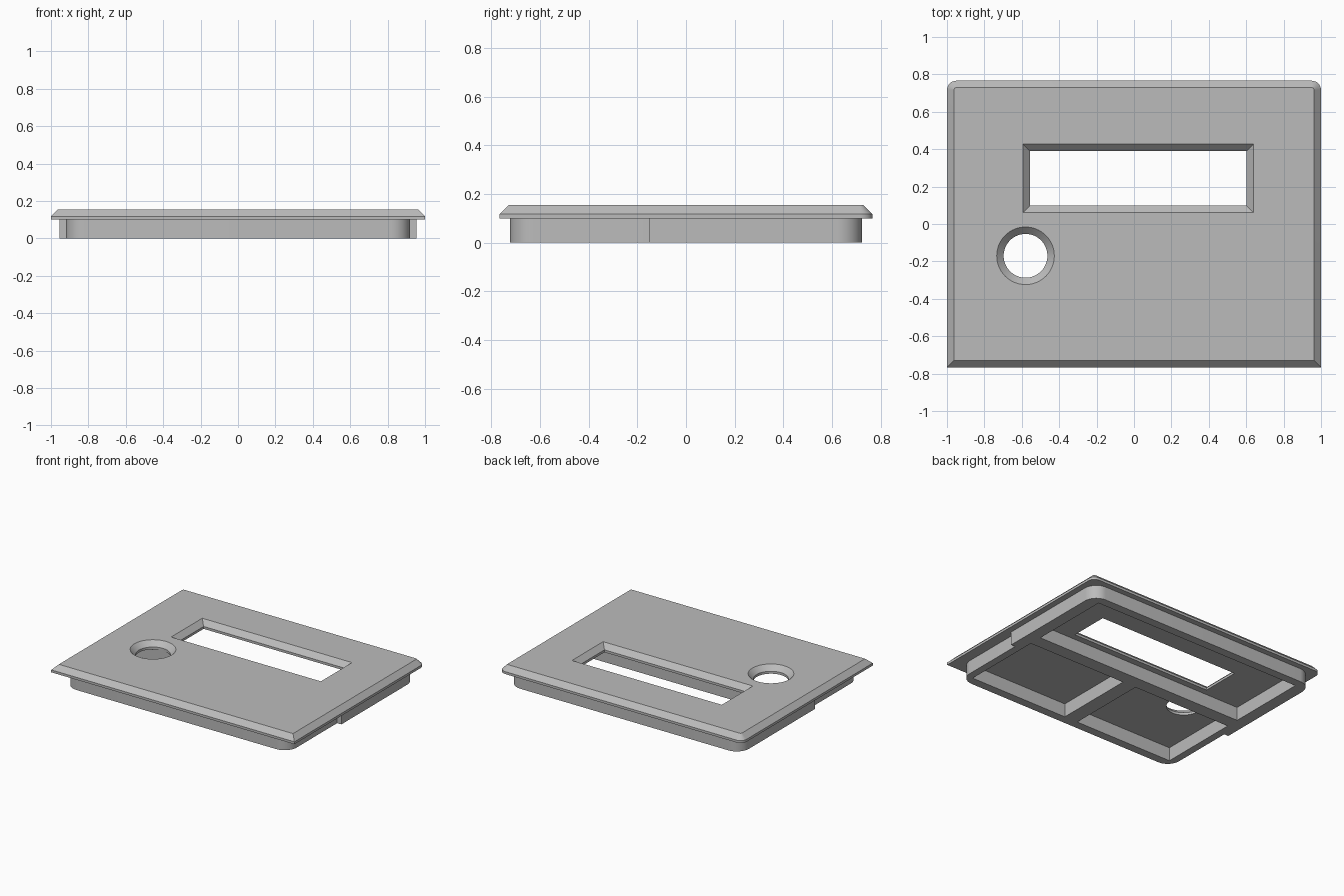
import bpy, bmesh
from math import cos, sin, pi, radians

cube = bpy.data.objects.get("Cube")
if cube:
    bpy.data.objects.remove(cube, do_unlink=True)

grey = bpy.data.materials.new("mid_grey")
grey.use_nodes = True
colour = (0.5, 0.5, 0.5, 1)
grey.diffuse_color = colour
grey.node_tree.nodes["Principled BSDF"].inputs["Base Color"].default_value = colour


def arc(cx, cy, r, start, end, n=12):
    angles = [radians(start + (end - start) * i / n) for i in range(n + 1)]
    return [(cx + r * cos(a), cy + r * sin(a)) for a in angles]


def mirrored(half):
    """Close a right-hand outline (front to back) with its left-hand copy."""
    return half + [(-x, y) for x, y in reversed(half)]


def rect(x0, x1, y0, y1, grow=0):
    return [(x0 - grow, y0 - grow), (x1 + grow, y0 - grow),
            (x1 + grow, y1 + grow), (x0 - grow, y1 + grow)]


def loft(name, layers):
    """Solid through matching outlines, given as (outline, z) from the bottom up."""
    bm = bmesh.new()
    rings = [[bm.verts.new((x, y, z)) for x, y in outline] for outline, z in layers]
    for low, high in zip(rings, rings[1:]):
        for i in range(len(low)):
            j = (i + 1) % len(low)
            bm.faces.new((low[i], low[j], high[j], high[i]))
    bm.faces.new(rings[0][::-1])
    bm.faces.new(rings[-1])
    bmesh.ops.recalc_face_normals(bm, faces=bm.faces)
    mesh = bpy.data.meshes.new(name)
    bm.to_mesh(mesh)
    bm.free()
    mesh.materials.append(grey)
    obj = bpy.data.objects.new(name, mesh)
    bpy.context.collection.objects.link(obj)
    return obj


def cut(obj, cutters):
    """Subtract the cutters, bake the result and remove them."""
    for cutter in cutters:
        cutter.hide_render = True
        mod = obj.modifiers.new("cut", 'BOOLEAN')
        mod.operation = 'DIFFERENCE'
        mod.solver = 'EXACT'
        mod.object = cutter
    graph = bpy.context.evaluated_depsgraph_get()
    baked = bpy.data.meshes.new_from_object(obj.evaluated_get(graph))
    obj.modifiers.clear()
    obj.data = baked
    for cutter in cutters:
        bpy.data.objects.remove(cutter, do_unlink=True)
    bpy.ops.object.select_all(action='DESELECT')
    obj.select_set(True)
    bpy.context.view_layer.objects.active = obj
    bpy.ops.object.shade_smooth_by_angle(angle=radians(30))


TOP, LIP, BASE = 0.155, 0.118, 0.10
BEVEL = 0.037


# Bevelled front panel: square front corners, rounded back corners
def panel_outline(inset):
    x, y, r = 1 - inset, 0.766 - inset, 0.05 - inset
    return mirrored([(x, -y)] + arc(x - r, y - r, r, 0, 90))


panel = loft("front_panel", [(panel_outline(0), BASE), (panel_outline(0), LIP),
                             (panel_outline(BEVEL), TOP)])


# Window and round hole, both flared towards the top
def flared_cutter(name, outline):
    over = 0.02
    return loft(name, [(outline(0), BASE - over), (outline(0), LIP),
                       (outline(BEVEL + over), TOP + over)])


def window_outline(grow):
    return rect(-0.556, 0.602, 0.098, 0.39, grow)


def hole_outline(grow):
    return arc(-0.58, -0.17, 0.117 + grow, 0, 360, 64)[:-1]


cut(panel, [flared_cutter("window_cutter", window_outline),
            flared_cutter("hole_cutter", hole_outline)])

# Mounting rim under the panel, wider behind the side steps
R = 0.1
front_x, back_x, rim_y, step_y = 0.92, 0.955, 0.724, -0.15
rim_half = (arc(front_x - R, R - rim_y, R, -90, 0)
            + [(front_x, step_y), (back_x, step_y)]
            + arc(back_x - R, rim_y - R, R, 0, 90))
rim_outline = mirrored(rim_half)
rim = loft("mounting_rim", [(rim_outline, 0), (rim_outline, BASE)])

# Three pockets leave a crossbar and a centre rib
side, end, bar, rib = 0.865, 0.66, 0.05, 0.055
pockets = [(-side, side, bar, end), (rib, side, -end, -bar), (-side, -rib, -end, -bar)]
cut(rim, [loft("pocket_cutter", [(rect(*p), -0.05), (rect(*p), BASE + 0.05)])
          for p in pockets])
